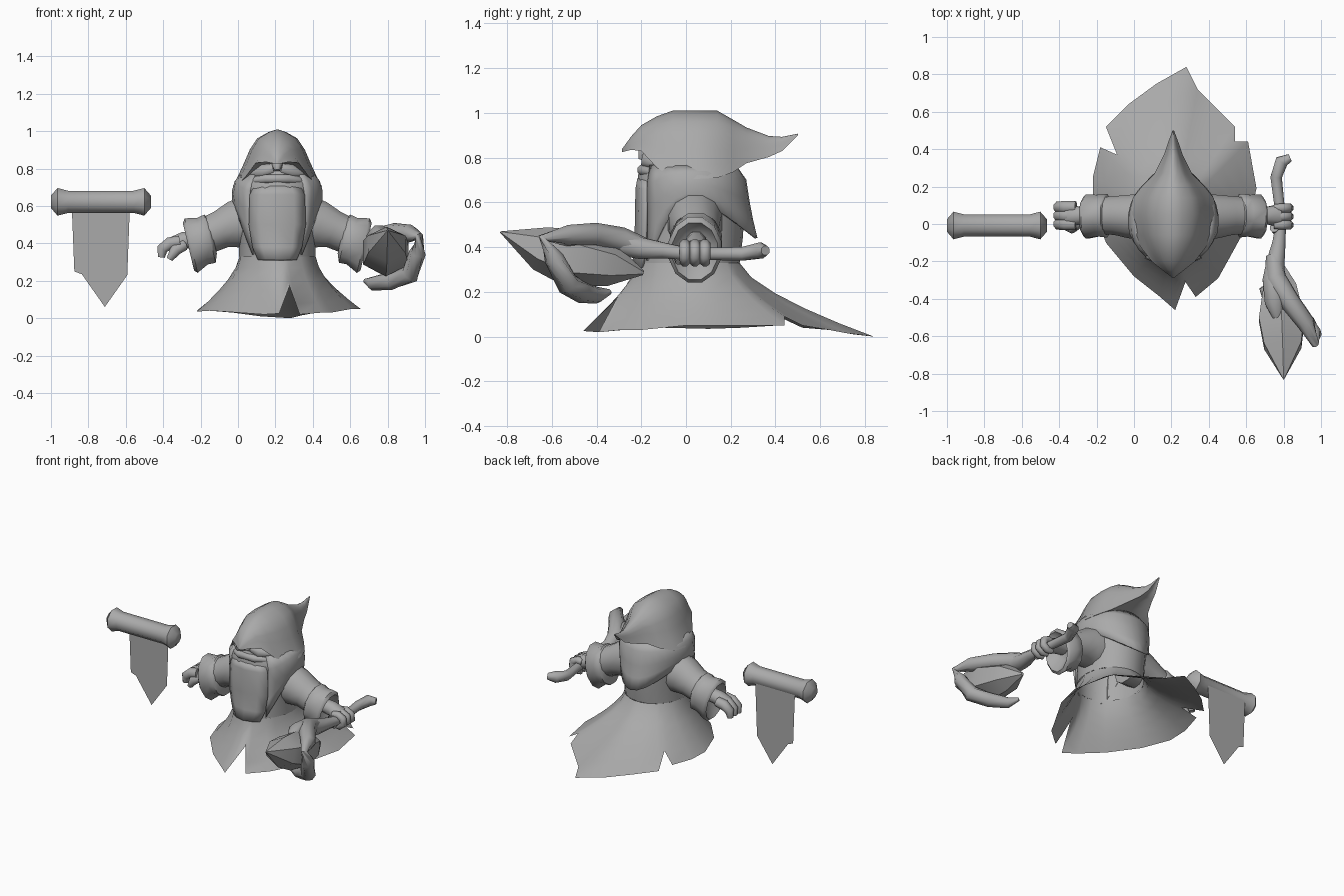
import bpy, math
from mathutils import Vector

grey = bpy.data.materials.new("plain grey")
grey.diffuse_color = (0.4, 0.4, 0.4, 1)
CX, CY = 0.21, 0.02          # body axis


def make(name, verts, faces, angle=60, thick=0):
    me = bpy.data.meshes.new(name)
    me.from_pydata([tuple(v) for v in verts], [], faces)
    me.materials.append(grey)
    ob = bpy.data.objects.new(name, me)
    bpy.context.collection.objects.link(ob)
    bpy.ops.object.select_all(action='DESELECT')
    ob.select_set(True)
    bpy.context.view_layer.objects.active = ob
    bpy.ops.object.mode_set(mode='EDIT')
    bpy.ops.mesh.select_all(action='SELECT')
    bpy.ops.mesh.normals_make_consistent(inside=False)
    bpy.ops.object.mode_set(mode='OBJECT')
    if thick:
        mod = ob.modifiers.new("thickness", 'SOLIDIFY')
        mod.thickness, mod.offset = thick, 0
    bpy.ops.object.shade_smooth_by_angle(angle=math.radians(angle))
    return ob


def loft(name, rings, closed=True, caps=True, **kw):
    n = len(rings[0])
    verts = [v for r in rings for v in r]
    faces = [(i*n+j, i*n+(j+1) % n, (i+1)*n+(j+1) % n, (i+1)*n+j)
             for i in range(len(rings)-1) for j in range(n if closed else n-1)]
    if caps and closed:
        faces += [tuple(range(n)), tuple(range((len(rings)-1)*n, len(rings)*n))]
    return make(name, verts, faces, **kw)


def tube(name, pts, radii, sides=8, up=(0, 0, 1), axis=None, caps=True, **kw):
    """Sweep an ellipse; each radius is a number or a (side, up) pair."""
    pts = [Vector(p) for p in pts]
    rings = []
    for i, p in enumerate(pts):
        t = Vector(axis or pts[min(i+1, len(pts)-1)] - pts[max(i-1, 0)]).normalized()
        a = t.cross(Vector(up)).normalized()
        b = a.cross(t)
        r = radii[i] if isinstance(radii[i], tuple) else (radii[i],)*2
        ang = [2*math.pi*(k+.5)/sides for k in range(sides)]
        rings.append([p + a*r[0]*math.cos(q) + b*r[1]*math.sin(q) for q in ang])
    return loft(name, rings, caps=caps, **kw)


# Torso: height, half width, front depth, back depth
BODY = [(.33, .205, .24, .22), (.45, .205, .235, .235), (.56, .22, .235, .24),
        (.66, .235, .237, .24), (.72, .228, .235, .235), (.77, .185, .22, .19), (.86, .12, .17, .15)]


def body(a, z, k=1):
    lo = max((r for r in BODY if r[0] <= z), default=BODY[0])
    hi = min((r for r in BODY if r[0] >= z), default=BODY[-1])
    f = (z-lo[0])/(hi[0]-lo[0]) if hi[0] > lo[0] else 0
    w, fr, bk = (lo[i]+(hi[i]-lo[i])*f for i in (1, 2, 3))
    c, s = math.cos(a), math.sin(a)
    return Vector((CX + k*w*c, CY + k*(bk if s > 0 else fr)*s, z))


loft("robe_torso", [[body(2*math.pi*i/20, r[0]) for i in range(20)] for r in BODY], caps=False)

# Skirt: ragged hem joined to the waist
HEM = [(.28, .84, 0), (.34, .72, .015), (.42, .64, .03), (.54, .52, .05), (.54, .44, .09), (.61, .44, .05),
       (.655, .19, .05), (.61, 0, .05), (.5, -.2, .03), (.45, -.29, .03), (.33, -.39, .02), (.275, -.31, .17),
       (.22, -.46, .025), (.14, -.39, .02), (0, -.28, .03), (-.15, -.1, .04), (-.22, .1, .035),
       (-.22, .25, .04), (-.18, .41, .05), (-.09, .37, .11), (-.15, .52, .04), (-.03, .64, .03), (.12, .75, .01)]
rings = []
for s in (0, .2, .42, .62, .82, 1):
    ring = []
    for x, y, z in HEM:
        a = math.atan2(y-CY, x-CX)
        v = body(a, .33).lerp(Vector((x, y, z)), s**1.5)
        v.z = .33 + (z-.33)*s
        ring.append(v)
    rings.append(ring)
loft("skirt", rings, caps=False)

# Shoulder mantle: open at the front, pointed at the back
rings = []
for t in (0, .2, .5, .75, 1):
    ring = []
    for i in range(25):
        a = math.radians(-52 + 284*i/24)
        back = max(0, math.sin(a))
        front = max(0, -math.sin(a))
        bottom = .60 - .16*back**2 - .26*min(1, front*1.3)**2
        z = .765 + (bottom-.765)*t
        v = body(a, z, 1.02)
        v.y += .055*t*t*back**4
        ring.append(v)
    rings.append(ring)
loft("mantle", rings, closed=False, thick=.012)

# Beard panel hanging down the chest
rings = []
for z, w, y in ((.705, .12, -.212), (.66, .145, -.22), (.5, .15, -.223), (.38, .13, -.225), (.31, .10, -.24)):
    rings.append([(CX+w*k, y+.045*abs(k)**2, z) for k in (-1, -.6, 0, .6, 1)])
loft("beard_panel", rings, closed=False, thick=.012)

# Hood: arched sections along y: y, half width, bottom, top
HOOD = [(-.285, .008, .825, .84), (-.245, .06, .835, .895), (-.2, .115, .83, .945), (-.13, .17, .755, .985),
        (-.06, .216, .71, 1.01), (.05, .238, .705, 1.01), (.14, .216, .71, 1.01), (.21, .16, .735, .97),
        (.27, .1, .775, .935), (.37, .05, .803, .897), (.43, .03, .83, .893), (.5, .004, .9, .907)]
ARCH = [(-1, 0), (-.87, .2), (-.74, .42), (-.62, .64), (-.45, .84), (-.2, .95), (0, 1), (.2, .95),
        (.45, .84), (.62, .64), (.74, .42), (.87, .2), (1, 0), (.5, .15), (0, .2), (-.5, .15)]
loft("hood", [[(CX+w*u, y, b+(t-b)*v) for u, v in ARCH] for y, w, b, t in HOOD], angle=55)

# Face under the hood: cheeks, nose and upper lip
for s, side in ((-1, "left"), (1, "right")):
    tube(side+"_cheek", [(CX+s*.02, -.17, .80), (CX+s*.07, -.165, .785), (CX+s*.135, -.12, .77)],
         [.03, .04, .02], 8)
tube("nose", [(CX, -.15, .86), (CX, -.19, .82), (CX, -.2, .79)], [.02, .03, .015], 8, up=(1, 0, 0))
tube("lip", [(CX-.12, -.15, .735), (CX-.06, -.195, .745), (CX+.06, -.195, .745), (CX+.12, -.15, .735)],
     [.02, .025, .025, .02], 8)

# Sleeves, cuffs and wrists
for s, side in ((-1, "left"), (1, "right")):
    def P(dx, y, z):
        return (CX+s*dx, y, z)
    tube(side+"_sleeve", [P(.13, .04, .52), P(.23, .04, .50), P(.30, .045, .475), P(.39, .045, .435)],
         [(.13, .15), (.12, .13), (.108, .105), (.1, .1)], 12)
    tube(side+"_cuff", [P(.345, .045, .44), P(.36, .045, .425), P(.40, .045, .412), P(.46, .04, .388),
                        P(.475, .04, .382), P(.42, .04, .41)],
         [(.095, .1), (.12, .137), (.115, .132), (.122, .155), (.105, .135), (.06, .07)], 12,
         axis=(s*.973, 0, -.23))
    tube(side+"_wrist", [P(.40, .045, .43), P(.5, .045, .415), P(.565, .045, .39)],
         [.045, .05, (.065, .045)], 8)

# Relaxed hand with curled fingers
for i, y in enumerate((-.0, .045, .09)):
    tube("finger_%d" % i, [(-.31, y, .41), (-.365, y, .40), (-.405, y, .37), (-.41, y, .325)],
         [.034, .036, .032, .02], 8)
tube("thumb", [(-.29, .01, .39), (-.335, -.02, .365), (-.365, -.015, .315)], [.03, .032, .018], 8)

# Gripping fingers around the staff
for i, y in enumerate((-.005, .04, .085)):
    tube("grip_finger_%d" % i, [(.75, y, .405), (.79, y, .41), (.825, y, .395), (.83, y, .36), (.80, y, .335), (.76, y, .335)],
         [.024, .026, .026, .026, .024, .018], 8, up=(0, 1, 0))
tube("grip_thumb", [(.75, -.02, .4), (.76, -.035, .36), (.79, -.03, .335)], [.025, .025, .018], 8, up=(0, 1, 0))

# Staff with a bent foot and a swollen head
tube("staff", [(.835, .355, .385), (.79, .335, .385), (.76, .25, .37), (.775, .12, .37), (.785, 0, .37),
               (.775, -.1, .385), (.757, -.2, .395), (.745, -.30, .42), (.755, -.42, .44), (.77, -.5, .44)],
     [.022, .038, .033, .03, .03, .038, .052, .062, .06, .03], 8)
# Curling claw that holds the gem
tube("staff_claw", [(.745, -.17, .395), (.755, -.29, .43), (.83, -.41, .455), (.92, -.53, .452), (.968, -.64, .44),
                    (.96, -.59, .35), (.92, -.53, .235), (.82, -.47, .20), (.72, -.40, .185), (.68, -.34, .20)],
     [.04, .06, .055, .048, .022, .045, .052, .05, .038, .012], 8, up=(.5, .2, .84))

# Faceted gem
tube("gem", [(.80, -.83, .468), (.795, -.65, .395), (.79, -.51, .35), (.78, -.33, .32), (.775, -.19, .285)],
     [.003, (.115, .1), (.14, .13), (.1, .095), .01], 6, angle=30)

# Scroll roll with flared ends, and its cloth hanging from the back
half = [(.268, .035), (.232, .08), (.175, .064)]
prof = [(-d, r) for d, r in half] + [(d, r) for d, r in reversed(half)]
tube("scroll_roll", [(-.733+d, -.008, .622) for d, r in prof], [r for d, r in prof], 8, angle=50)
make("scroll_cloth", [(x, .05, z) for x, z in
     ((-.89, .63), (-.875, .25), (-.835, .235), (-.712, .06), (-.592, .23), (-.577, .63))], [(0, 1, 2, 3, 4, 5)])
